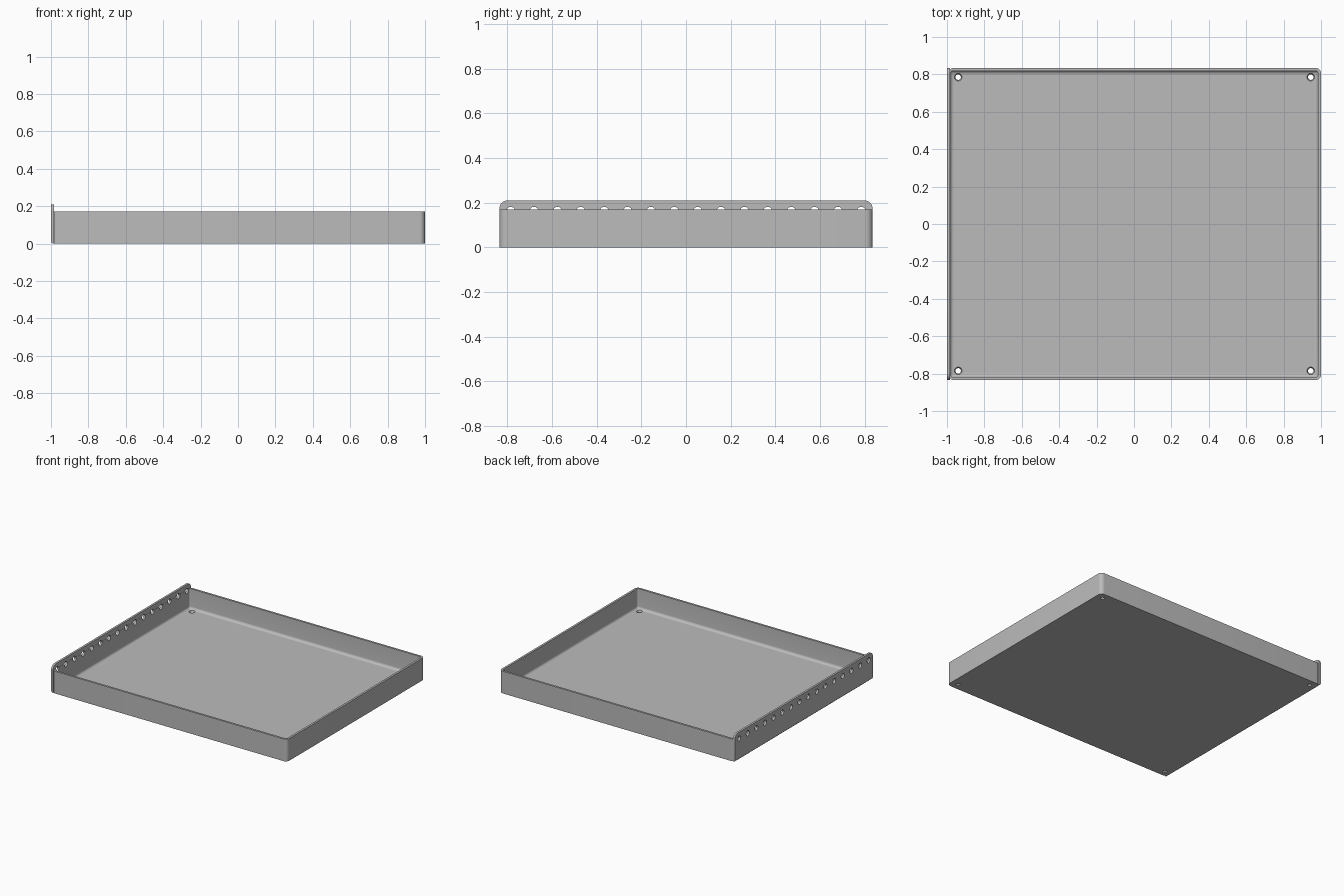
import bpy, bmesh, math
from mathutils import Matrix, Vector

cube = bpy.data.objects.get("Cube")
if cube:
    bpy.data.objects.remove(cube)

WIDTH, HALF_Y, RIM, PLATE_TOP, THICK = 1.0, 0.835, 0.17, 0.21, 0.016
BEND, CORNER = 0.02, 0.03

steel = bpy.data.materials.new("grey steel")
steel.use_nodes = True
steel.diffuse_color = (0.5, 0.5, 0.5, 1)
steel.node_tree.nodes["Principled BSDF"].inputs["Base Color"].default_value = (0.5, 0.5, 0.5, 1)


def make_object(name, bm):
    bmesh.ops.recalc_face_normals(bm, faces=bm.faces)
    mesh = bpy.data.meshes.new(name)
    bm.to_mesh(mesh)
    bm.free()
    mesh.materials.append(steel)
    obj = bpy.data.objects.new(name, mesh)
    bpy.context.collection.objects.link(obj)
    return obj


def rounded_rect(x0, x1, y0, y1, radius, steps=8):
    points = []
    corners = [(x1, y1, -1, -1), (x0, y1, 1, -1), (x0, y0, 1, 1), (x1, y0, -1, 1)]
    for i, (x, y, sx, sy) in enumerate(corners):
        for s in range(steps + 1):
            a = math.pi / 2 * (i + s / steps)
            points.append((x + radius * (sx + math.cos(a)), y + radius * (sy + math.sin(a))))
    return points


# Tray: nested rounded outlines lofted from the underside, over the rim, to the floor
tray_left = -WIDTH + 0.008
levels = [(0, 0), (0, RIM), (THICK, RIM)]
for s in range(7):
    a = math.pi / 2 * s / 6
    levels.append((THICK + BEND * (1 - math.cos(a)), THICK + BEND * (1 - math.sin(a))))
bm = bmesh.new()
rings = []
for inset, z in levels:
    # the left wall is thinner, as the hinge plate backs it
    left = tray_left + (inset if inset == 0 else inset - 0.007)
    outline = rounded_rect(left, WIDTH - inset, -HALF_Y + inset, HALF_Y - inset,
                           max(CORNER - inset, 0.012))
    rings.append([bm.verts.new((x, y, z)) for x, y in outline])
for low, high in zip(rings, rings[1:]):
    for i in range(len(low)):
        j = (i + 1) % len(low)
        bm.faces.new((low[i], low[j], high[j], high[i]))
bm.faces.new(rings[0])
bm.faces.new(rings[-1])
tray = make_object("tray", bm)

# Hinge plate: tall left wall with rounded upper corners and a bent lower edge
bm = bmesh.new()
r = 0.035
profile = [(y, z) for y, z in rounded_rect(-HALF_Y, HALF_Y, 0, PLATE_TOP, r) if z >= PLATE_TOP - r - 1e-5]
profile += [(-HALF_Y, 0), (HALF_Y, 0)]
face = bm.faces.new([bm.verts.new((-WIDTH, y, z)) for y, z in profile])
new = bmesh.ops.extrude_face_region(bm, geom=[face])["geom"]
bmesh.ops.translate(bm, vec=Vector((THICK, 0, 0)),
                    verts=[g for g in new if isinstance(g, bmesh.types.BMVert)])
bend = [e for e in bm.edges if all(v.co.z < 1e-5 and v.co.x < -WIDTH + 1e-5 for v in e.verts)]
bmesh.ops.bevel(bm, geom=bend, offset=0.014, segments=5, profile=0.5, affect='EDGES')
plate = make_object("hinge_plate", bm)


# Hole cutters
def cone(bm, r1, r2, depth, matrix):
    bmesh.ops.create_cone(bm, cap_ends=True, segments=24, radius1=r1, radius2=r2,
                          depth=depth, matrix=matrix)


bm = bmesh.new()
for i in range(16):
    y = -0.785 + 1.57 * i / 15
    cone(bm, 0.0195, 0.0195, 0.08,
         Matrix.Translation((-WIDTH, y, 0.162)) @ Matrix.Rotation(math.pi / 2, 4, 'Y'))
plate_holes = make_object("plate_hole_cutter", bm)

bm = bmesh.new()
for x in (-0.94, 0.945):
    for y in (-0.785, 0.785):
        cone(bm, 0.011, 0.024, 0.036, Matrix.Translation((x, y, 0.008)))
floor_holes = make_object("floor_hole_cutter", bm)


def cut(target, cutter):
    bpy.ops.object.select_all(action='DESELECT')
    target.select_set(True)
    bpy.context.view_layer.objects.active = target
    mod = target.modifiers.new("holes", 'BOOLEAN')
    mod.operation, mod.solver, mod.object = 'DIFFERENCE', 'EXACT', cutter
    bpy.ops.object.modifier_apply(modifier=mod.name)


cut(plate, plate_holes)
cut(tray, plate_holes)
cut(tray, floor_holes)
for cutter in (plate_holes, floor_holes):
    bpy.data.objects.remove(cutter)

# Smooth bends, sharp edges
for obj in (tray, plate):
    bpy.ops.object.select_all(action='DESELECT')
    obj.select_set(True)
    bpy.context.view_layer.objects.active = obj
    bpy.ops.object.shade_smooth_by_angle(angle=math.radians(30))
